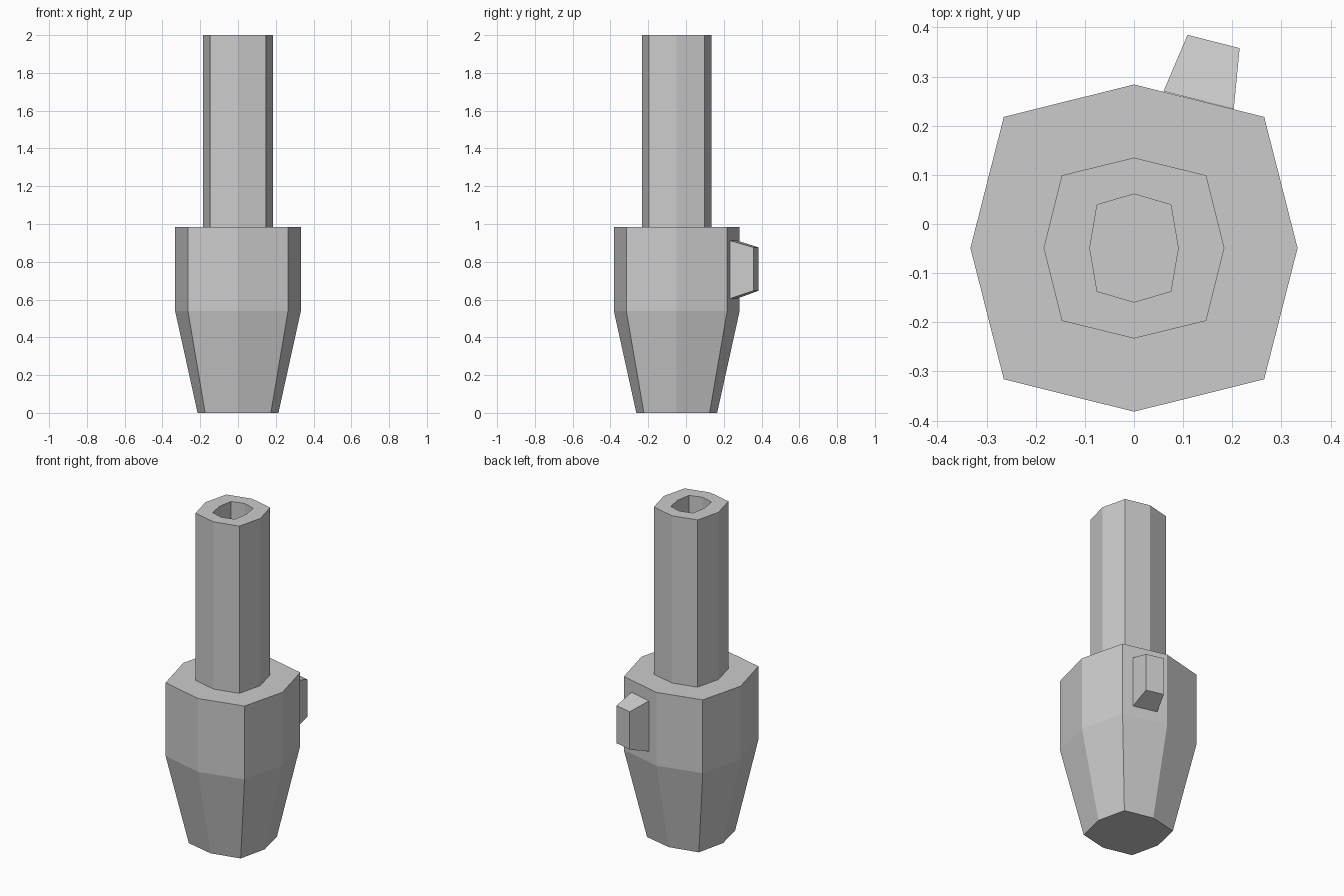
import bpy, bmesh

if "Cube" in bpy.data.objects:
    bpy.data.objects.remove(bpy.data.objects["Cube"])

CY = -0.049  # y of the main axis


def make_object(name, bm):
    mesh = bpy.data.meshes.new(name)
    bm.to_mesh(mesh)
    bm.free()
    obj = bpy.data.objects.new(name, mesh)
    bpy.context.collection.objects.link(obj)
    return obj


def octagon(bm, ax, ay, dx, dy, z):
    """Eight-sided ring: axis corners at ax/ay, diagonal corners at dx/dy."""
    pts = [(ax, 0), (dx, dy), (0, ay), (-dx, dy),
           (-ax, 0), (-dx, -dy), (0, -ay), (dx, -dy)]
    return [bm.verts.new((x, y + CY, z)) for x, y in pts]


def bridge(bm, low, high):
    n = len(low)
    for i in range(n):
        j = (i + 1) % n
        bm.faces.new((low[i], low[j], high[j], high[i]))


# Body, stem and bore: one closed-bottom shell, the bore opens into the hollow body
bm = bmesh.new()
profile = [
    (0.214, 0.214, 0.174, 0.174, 0.0),    # tapered foot
    (0.333, 0.333, 0.265, 0.267, 0.54),   # widest, lower edge
    (0.333, 0.333, 0.265, 0.267, 0.985),  # shoulder
    (0.184, 0.184, 0.147, 0.148, 0.985),  # stem base
    (0.184, 0.184, 0.147, 0.148, 2.0),    # stem rim
    (0.090, 0.110, 0.075, 0.088, 2.0),    # bore rim
    (0.090, 0.110, 0.075, 0.088, 0.985),  # bore lower end
]
rings = [octagon(bm, *p) for p in profile]
for low, high in zip(rings, rings[1:]):
    bridge(bm, low, high)
bm.faces.new(rings[0][::-1])
make_object("nozzle_body", bm)

# Side lug: tapered block on the back right facet
bm = bmesh.new()
base = [(0.203, 0.234, 0.605), (0.060, 0.270, 0.605),
        (0.060, 0.270, 0.912), (0.203, 0.234, 0.912)]
tip = [(0.215, 0.358, 0.647), (0.109, 0.385, 0.647),
       (0.109, 0.385, 0.876), (0.215, 0.358, 0.876)]
base = [bm.verts.new(p) for p in base]
tip = [bm.verts.new(p) for p in tip]
bridge(bm, base, tip)
bm.faces.new(tip)
bm.faces.new(base[::-1])
bmesh.ops.recalc_face_normals(bm, faces=bm.faces)
make_object("side_lug", bm)
